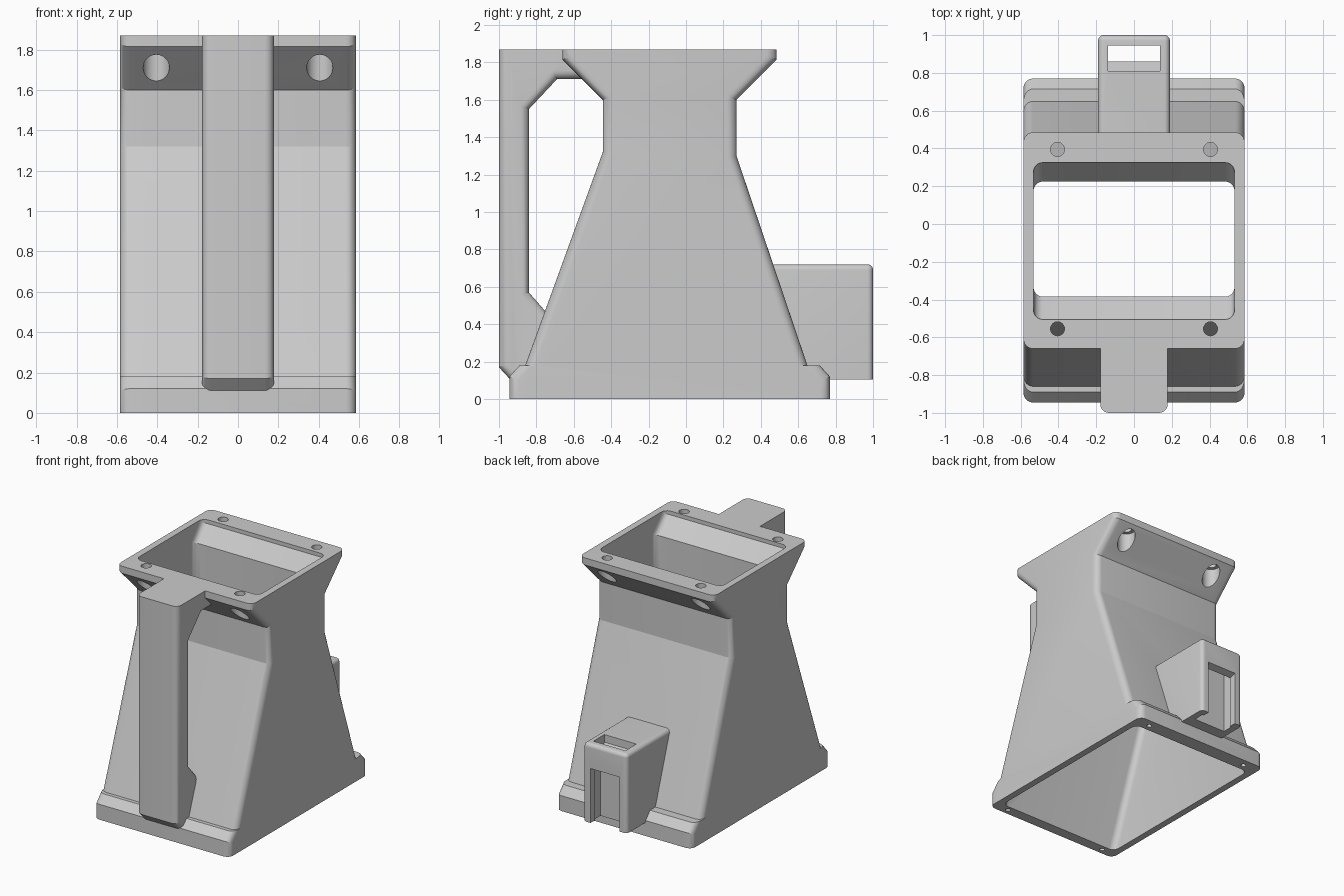
import bpy, bmesh, math
from mathutils import Matrix

if "Cube" in bpy.data.objects:
    bpy.data.objects.remove(bpy.data.objects["Cube"])

grey = bpy.data.materials.new("plain grey")
grey.diffuse_color = (0.6, 0.6, 0.6, 1)
grey.use_nodes = True
grey.node_tree.nodes["Principled BSDF"].inputs["Base Color"].default_value = grey.diffuse_color


def finish(bm, name):
    bmesh.ops.recalc_face_normals(bm, faces=bm.faces)
    mesh = bpy.data.meshes.new(name)
    bm.to_mesh(mesh)
    bm.free()
    mesh.materials.append(grey)
    ob = bpy.data.objects.new(name, mesh)
    bpy.context.collection.objects.link(ob)
    return ob


def prism(name, profile, half, radius=0, sharp=(), extra=()):
    """Extrude a (y, z) profile along x and round its end outlines.
    Edges lying flat at a height in sharp stay sharp; extra = (y, z) corners to round too."""
    bm = bmesh.new()
    ends = [[bm.verts.new((s * half, y, z)) for y, z in profile] for s in (-1, 1)]
    n = len(profile)
    bm.faces.new(ends[0])
    bm.faces.new(ends[1][::-1])
    for i in range(n):
        j = (i + 1) % n
        bm.faces.new((ends[0][j], ends[0][i], ends[1][i], ends[1][j]))
    bmesh.ops.recalc_face_normals(bm, faces=bm.faces)

    def rounded(e):
        a, b = (v.co for v in e.verts)
        if a.x * b.x < 0:
            return any(abs(a.y - y) + abs(a.z - z) < 1e-4 for y, z in extra)
        return not any(abs(a.z - h) < 1e-4 and abs(b.z - h) < 1e-4 for h in sharp)

    if radius:
        bmesh.ops.bevel(bm, geom=[e for e in bm.edges if rounded(e)], offset=radius,
                        segments=6, profile=0.5, affect='EDGES', clamp_overlap=True)
    return finish(bm, name)


def cylinder(name, x, y, r, z0, z1):
    bm = bmesh.new()
    bmesh.ops.create_cone(bm, cap_ends=True, segments=32, radius1=r, radius2=r, depth=z1 - z0,
                          matrix=Matrix.Translation((x, y, (z0 + z1) / 2)))
    return finish(bm, name)


def combine(target, tool, operation):
    mod = target.modifiers.new("combine", 'BOOLEAN')
    mod.operation, mod.solver, mod.object = operation, 'EXACT', tool
    bpy.context.view_layer.objects.active = target
    bpy.ops.object.modifier_apply(modifier=mod.name)
    bpy.data.objects.remove(tool, do_unlink=True)


# Tapered tower with a flared rim
body = prism("hollow_tower", [
    (-0.925, 0), (-0.445, 1.32), (-0.445, 1.6), (-0.66, 1.815), (-0.66, 1.87),
    (0.485, 1.87), (0.485, 1.815), (0.27, 1.6), (0.27, 1.3), (0.71, 0)],
    0.585, 0.05, (0, 1.87))

# Foot flange
foot = prism("foot_flange", [
    (-0.945, 0), (-0.945, 0.12), (-0.89, 0.18), (0.715, 0.18), (0.77, 0.12), (0.77, 0)],
    0.585, 0.05, (0, 0.18))

# Front handle
handle = prism("handle", [
    (-1, 0.17), (-0.94, 0.105), (-0.8, 0.105), (-0.7, 0.41), (-0.84, 0.57), (-0.84, 1.55),
    (-0.69, 1.71), (-0.5, 1.71), (-0.5, 1.87), (-1, 1.87)],
    0.178, 0.045, (1.87,))

# Rear socket box
socket = prism("rear_socket", [(0.4, 0.72), (1, 0.72), (1, 0.105), (0.6, 0.105)],
               0.19, 0.03, (0.105,), [(1, 0.72)])

for part in (foot, handle, socket):
    combine(body, part, 'UNION')

# Inner passage, following the outer walls
cutters = [prism("passage", [
    (-0.897, -0.1), (-0.385, 1.3), (-0.385, 1.72), (-0.505, 1.84), (-0.505, 1.95),
    (0.325, 1.95), (0.325, 1.84), (0.225, 1.72), (0.225, 1.3), (0.69, -0.1)],
    0.532, 0.05, (-0.1, 1.95))]

# Rear socket slot and window
cutters.append(prism("slot", [(0.81, 0.8), (0.945, 0.8), (0.945, 0), (0.86, 0),
                              (0.86, 0.6), (0.81, 0.66)], 0.138))
cutters.append(prism("window", [(0.9, 0), (0.9, 0.5), (1.1, 0.56), (1.1, 0)], 0.125))

# Rim holes with nut pockets below, and small holes under the foot
for x in (-1, 1):
    for y in (-0.555, 0.395):
        cutters.append(cylinder("rim_hole", x * 0.405, y, 0.037, 1.7, 1.95))
        cutters.append(cylinder("nut_pocket", x * 0.405, y, 0.065, 1.61, 1.815))
    for y in (-0.9, 0.71):
        cutters.append(cylinder("foot_hole", x * 0.45, y, 0.018, -0.1, 0.1))

for cutter in cutters:
    combine(body, cutter, 'DIFFERENCE')

bpy.ops.object.select_all(action='DESELECT')
body.select_set(True)
bpy.context.view_layer.objects.active = body
bpy.ops.object.shade_smooth_by_angle(angle=math.radians(17))
